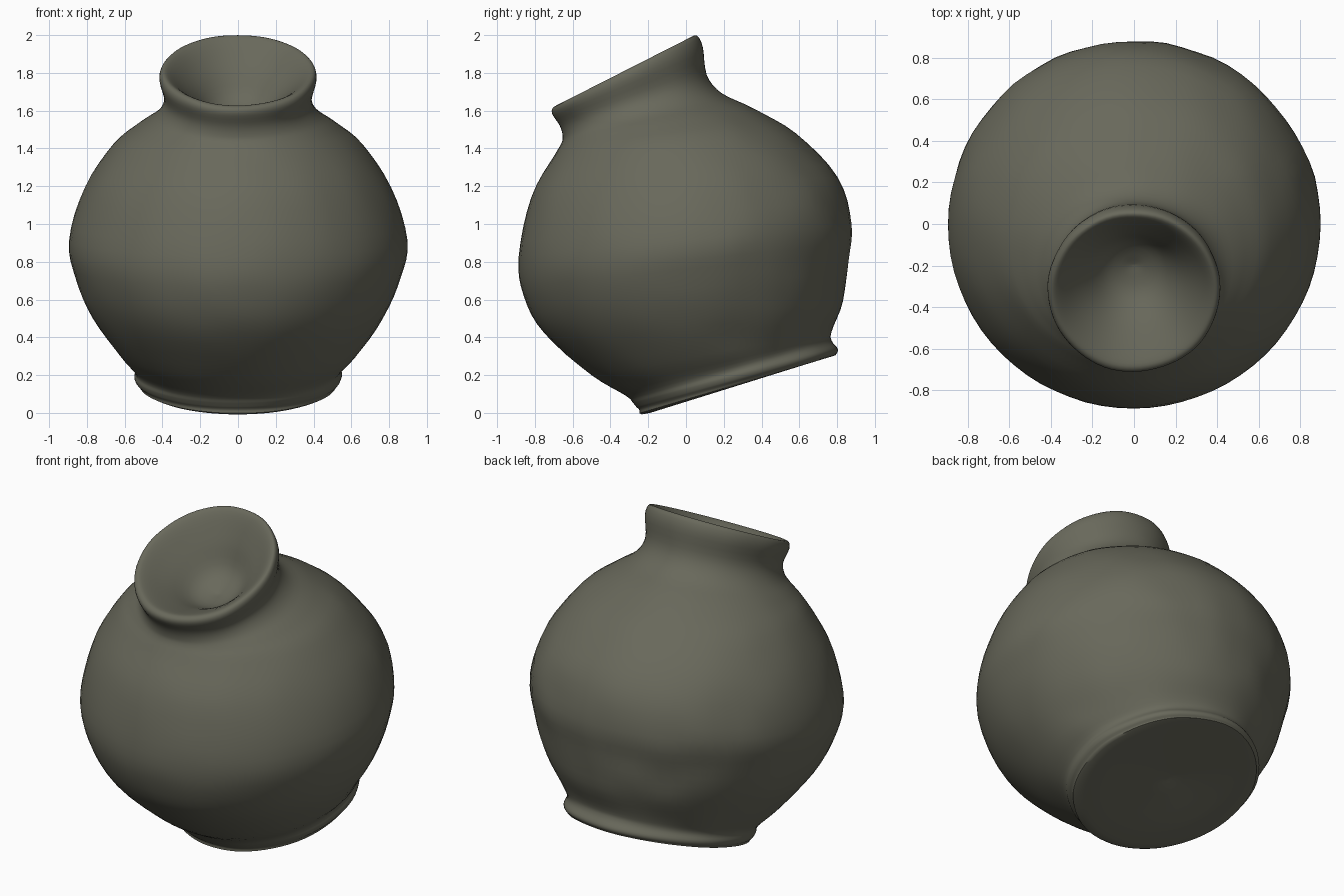
import bpy
import bmesh
import math
from mathutils import Vector, noise

default_cube = bpy.data.objects.get("Cube")
if default_cube:
    bpy.data.objects.remove(default_cube, do_unlink=True)

SEGMENTS = 72
STEPS = 4

# Leaning profile: front y, front z, back y, back z, half width in x
RINGS = [
    # flat underside and foot
    (0.27, 0.16, 0.29, 0.17, 0.01),
    (-0.19, 0.0, 0.74, 0.29, 0.46),
    (-0.25, 0.02, 0.79, 0.31, 0.53),
    (-0.28, 0.05, 0.8, 0.34, 0.55),
    (-0.32, 0.09, 0.77, 0.38, 0.55),
    # round belly
    (-0.5, 0.2, 0.77, 0.43, 0.63),
    (-0.75, 0.42, 0.83, 0.59, 0.77),
    (-0.86, 0.62, 0.86, 0.8, 0.86),
    (-0.885, 0.83, 0.88, 1.0, 0.895),
    (-0.82, 1.14, 0.8, 1.25, 0.81),
    (-0.7, 1.36, 0.58, 1.48, 0.66),
    (-0.66, 1.43, 0.36, 1.61, 0.53),
    # neck and flared lip
    (-0.655, 1.47, 0.19, 1.69, 0.43),
    (-0.67, 1.52, 0.11, 1.79, 0.39),
    (-0.71, 1.585, 0.09, 1.94, 0.415),
    (-0.7, 1.62, 0.055, 2.0, 0.4),
    # hollow of the mouth
    (-0.65, 1.625, 0.015, 1.96, 0.355),
    (-0.49, 1.59, -0.04, 1.82, 0.25),
    (-0.33, 1.54, -0.09, 1.66, 0.13),
    (-0.2, 1.56, -0.19, 1.565, 0.01),
]


def catmull(a, b, c, d, t):
    """Smooth value between b and c."""
    return b + 0.5 * t * (c - a + t * (2 * a - 5 * b + 4 * c - d + t * (3 * (b - c) + d - a)))


def smooth_rings(rings):
    result = []
    last = len(rings) - 1
    for i in range(last):
        group = [rings[min(max(i + k, 0), last)] for k in (-1, 0, 1, 2)]
        for s in range(STEPS):
            result.append([catmull(*values, s / STEPS) for values in zip(*group)])
    result.append(rings[last])
    return result


def ring_points(ring):
    """Tilted ellipse through the front and back points of one ring."""
    front_y, front_z, back_y, back_z, width = ring
    front, back = Vector((0, front_y, front_z)), Vector((0, back_y, back_z))
    centre, half = (front + back) / 2, (back - front) / 2
    for k in range(SEGMENTS):
        angle = math.tau * k / SEGMENTS
        point = centre + half * math.cos(angle) + Vector((width * math.sin(angle), 0, 0))
        # faint hand-worked unevenness, stronger on the back
        strength = 0.008 if point.y > 0.2 else 0.004
        outward = (point - centre).normalized()
        yield point + outward * strength * noise.noise(point * 5)


def build_pot(material):
    bm = bmesh.new()
    loops = [[bm.verts.new(p) for p in ring_points(r)] for r in smooth_rings(RINGS)]
    for lower, upper in zip(loops, loops[1:]):
        for k in range(SEGMENTS):
            n = (k + 1) % SEGMENTS
            bm.faces.new((lower[k], lower[n], upper[n], upper[k]))
    bm.faces.new(loops[0])
    bm.faces.new(loops[-1])
    bmesh.ops.recalc_face_normals(bm, faces=bm.faces)
    mesh = bpy.data.meshes.new("leaning_pot")
    bm.to_mesh(mesh)
    bm.free()
    mesh.materials.append(material)
    pot = bpy.data.objects.new("leaning_pot", mesh)
    bpy.context.collection.objects.link(pot)
    return pot


# Single clay colour
clay = bpy.data.materials.new("grey_olive_clay")
clay.use_nodes = True
colour = (0.14, 0.14, 0.105, 1)
clay.diffuse_color = colour
shader = clay.node_tree.nodes["Principled BSDF"]
shader.inputs["Base Color"].default_value = colour
shader.inputs["Roughness"].default_value = 0.9

pot = build_pot(clay)
bpy.context.view_layer.objects.active = pot
pot.select_set(True)
bpy.ops.object.shade_smooth_by_angle(angle=math.radians(50))
